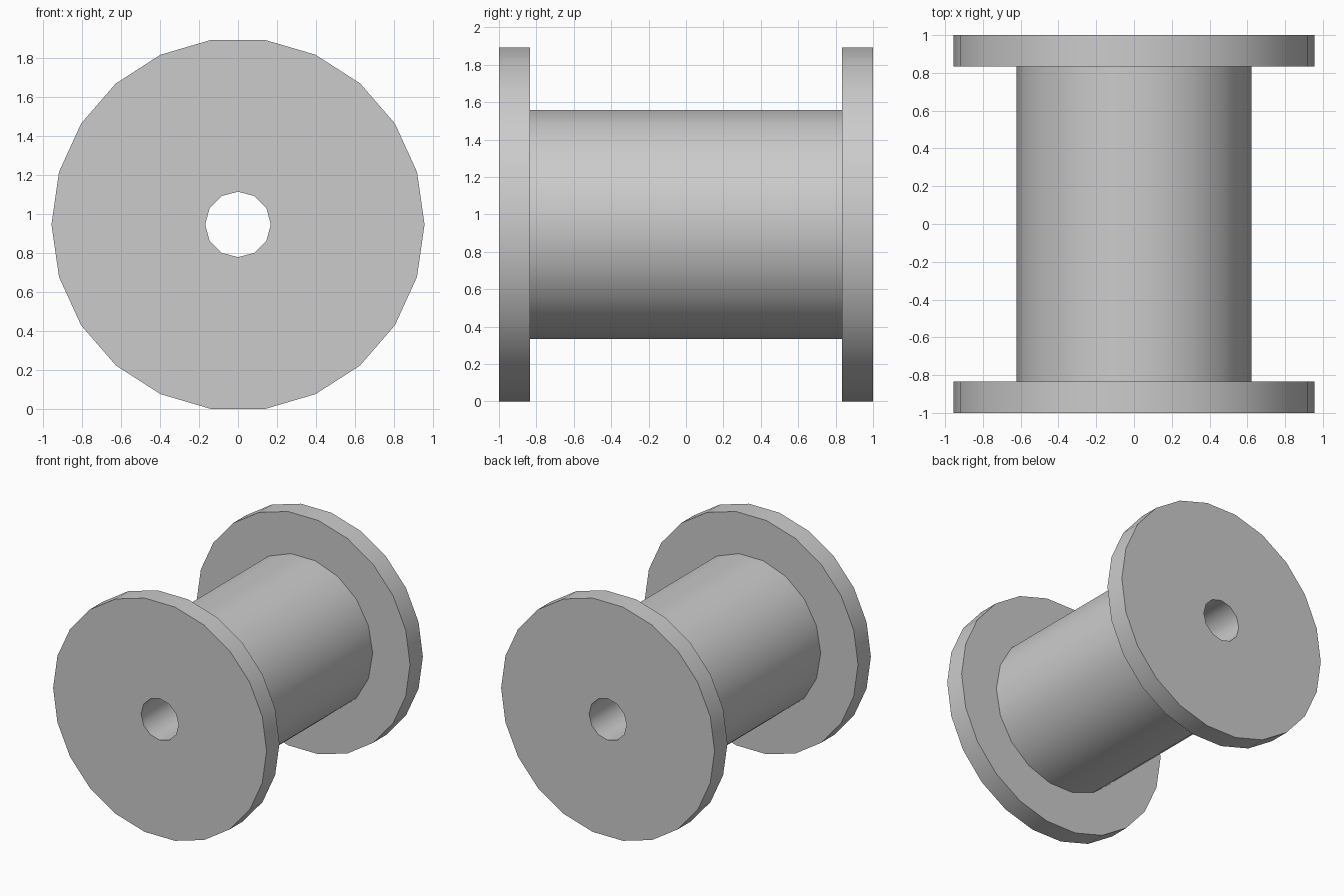
import bpy, bmesh
from math import cos, sin, pi, radians

cube = bpy.data.objects.get("Cube")
if cube:
    bpy.data.objects.remove(cube, do_unlink=True)

FLANGE_R, BARREL_R, BORE_R = 0.956, 0.622, 0.168
FLANGE_SIDES, BARREL_SIDES, BORE_SIDES = 22, 18, 12
END_Y, INNER_Y = 1.0, 0.835
AXIS_Z = FLANGE_R * cos(pi / FLANGE_SIDES)   # the flange rests on a flat side

bm = bmesh.new()


def ring(radius, sides, y):
    """Closed loop of edges around the spool axis."""
    verts = [bm.verts.new((radius * cos(2 * pi * i / sides), y,
                           AXIS_Z + radius * sin(2 * pi * i / sides)))
             for i in range(sides)]
    return [bm.edges.new((verts[i], verts[(i + 1) % sides])) for i in range(sides)]


def wall(loop_a, loop_b):
    bmesh.ops.bridge_loops(bm, edges=loop_a + loop_b)


def annulus(outer, inner, direction):
    bmesh.ops.triangle_fill(bm, edges=outer + inner, use_beauty=True,
                            normal=(0, direction, 0))


barrel_loops, bore_loops = [], []
for side in (-1, 1):
    # Flange: rim, outer face around the bore, inner face around the barrel
    rim_out = ring(FLANGE_R, FLANGE_SIDES, side * END_Y)
    rim_in = ring(FLANGE_R, FLANGE_SIDES, side * INNER_Y)
    barrel_end = ring(BARREL_R, BARREL_SIDES, side * INNER_Y)
    bore_end = ring(BORE_R, BORE_SIDES, side * END_Y)
    wall(rim_out, rim_in)
    annulus(rim_out, bore_end, side)
    annulus(rim_in, barrel_end, -side)
    barrel_loops.append(barrel_end)
    bore_loops.append(bore_end)

# Barrel wall and the bore running right through
wall(*barrel_loops)
wall(*bore_loops)
bmesh.ops.recalc_face_normals(bm, faces=bm.faces[:])

mesh = bpy.data.meshes.new("spool")
bm.to_mesh(mesh)
bm.free()
spool = bpy.data.objects.new("spool", mesh)
bpy.context.collection.objects.link(spool)

# Plain grey throughout
grey = bpy.data.materials.new("light_grey")
grey.use_nodes = True
colour = (0.6, 0.6, 0.6, 1)
grey.diffuse_color = colour
grey.node_tree.nodes["Principled BSDF"].inputs["Base Color"].default_value = colour
mesh.materials.append(grey)

# Smooth round walls, crisp corners
bpy.ops.object.select_all(action='DESELECT')
spool.select_set(True)
bpy.context.view_layer.objects.active = spool
bpy.ops.object.shade_smooth_by_angle(angle=radians(35))
